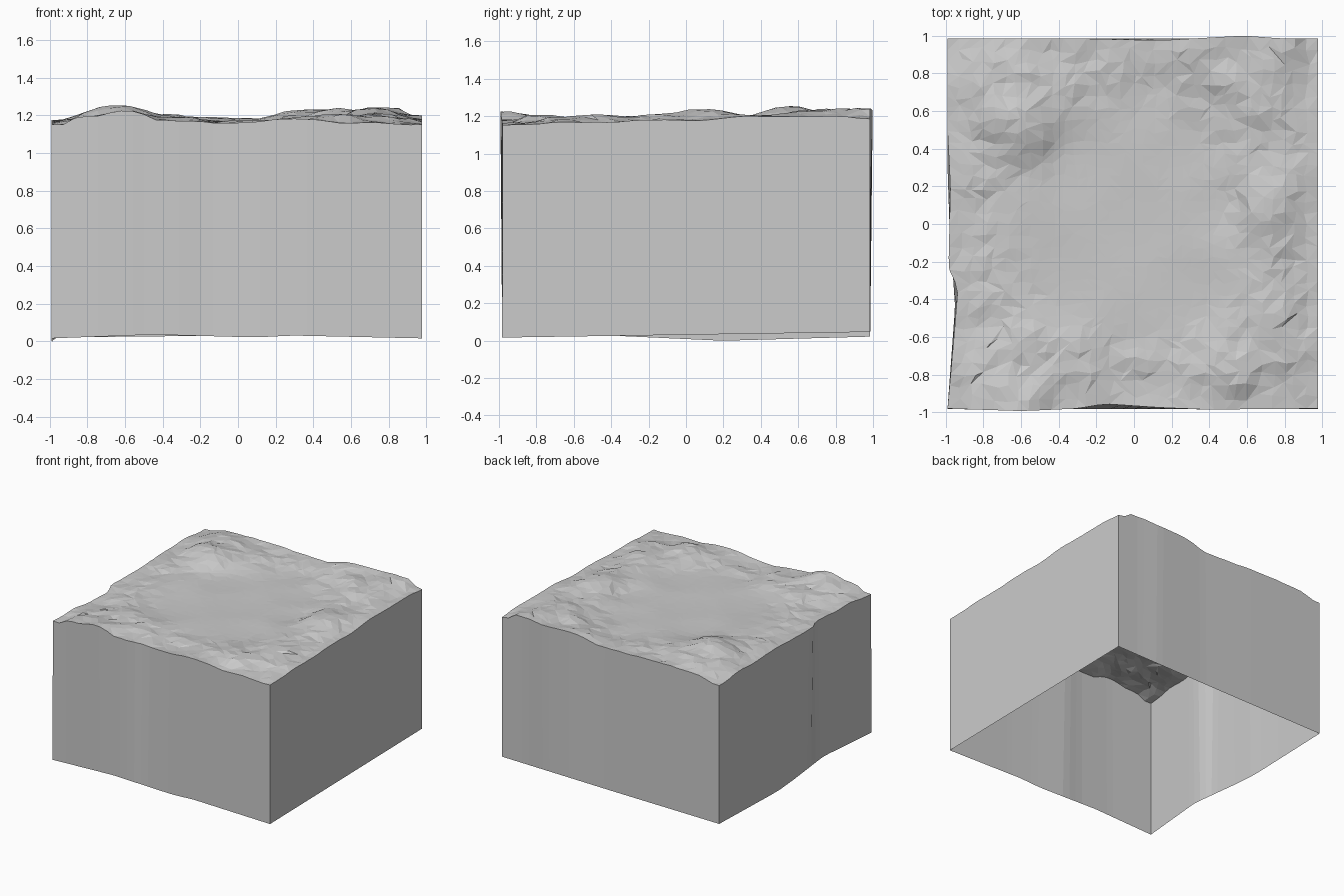
import bpy, bmesh, math, random
from mathutils import Vector, noise

if "Cube" in bpy.data.objects:
    bpy.data.objects.remove(bpy.data.objects["Cube"])

random.seed(4)
N = 32

# Sculpted ground heights: x, y, z control points
GROUND = [
    # front edge
    (-1, -1, 1.155), (-.8, -1, 1.2), (-.6, -1, 1.228), (-.38, -1, 1.175), (0, -1, 1.163),
    (.3, -1, 1.185), (.6, -1, 1.163), (1, -1, 1.155),
    # back edge
    (-1, 1, 1.155), (-.73, 1, 1.195), (-.4, 1, 1.2), (0, 1, 1.19), (.45, 1, 1.235),
    (.83, 1, 1.245), (1, 1, 1.19),
    # left and right edges
    (-1, .5, 1.17), (-1, 0, 1.165), (-1, -.5, 1.16), (1, -.5, 1.17), (1, 0, 1.18), (1, .6, 1.2),
    # rim hills
    (-.65, .55, 1.245), (-.7, .85, 1.225), (.7, .72, 1.235), (.72, .1, 1.24),
    (.75, .4, 1.21), (.5, -.82, 1.205), (.75, -.5, 1.21), (-.5, -.78, 1.2),
    # basin floor
    (0, 0, 1.165), (-.4, -.3, 1.165), (.3, -.4, 1.165), (.3, .4, 1.165),
    (-.3, .3, 1.165), (.1, .65, 1.168), (-.7, -.2, 1.172), (0, -.65, 1.168),
    (.45, .1, 1.166), (-.7, .15, 1.18),
]
LEFT_TOP = [(-1, -.99), (-.6, -.955), (-.35, -.935), (-.24, -.985), (.2, -.975), (.5, -.99), (1, -.99)]
LEFT_LOW = [(-1, -.99), (-.45, -.95), (0, -.98), (.3, -.99), (1, -.99)]
FRONT = [(-1, -.98), (-.6, -.993), (-.3, -.98), (-.15, -.955), (.15, -.975), (.4, -.985), (1, -.98)]
BACK = [(-1, .985), (-.3, .985), (.15, .975), (.6, 1.0), (.8, .985), (1, .985)]
FRONT_LOW_Z = [(-1, .02), (-.45, .04), (.1, .025), (.3, .035), (1, .02)]
LEFT_LOW_Z = [(-1, .02), (-.4, .03), (.2, .003), (1, .025)]
RIGHT_LOW_Z = [(-1, .02), (1, .05)]
BACK_LOW_Z = [(-1, .025), (0, .035), (1, .05)]


def curve(points, t):
    for (a, va), (b, vb) in zip(points, points[1:]):
        if t <= b:
            return va + (vb - va) * (t - a) / (b - a)
    return points[-1][1]


def height(x, y):
    total = weight = 0
    for px, py, pz in GROUND:
        w = 1 / ((x - px) ** 2 + (y - py) ** 2 + .002) ** 1.8
        total += w * pz
        weight += w
    rim = min(1, max(0, (math.hypot(x, y) - .55) / .25))
    inner = min(1, (1 - max(abs(x), abs(y))) * 8)
    rough = noise.noise(Vector((x * 6, y * 6, 1))) * .02 + random.uniform(-.006, .006)
    return total / weight + rim * (.3 + .7 * inner) * rough


def outline(u, v):
    left = curve(LEFT_TOP, v)
    front, back = curve(FRONT, u), curve(BACK, u)
    return left + (.978 - left) * (u + 1) / 2, front + (back - front) * (v + 1) / 2


bm = bmesh.new()

# Faceted basin surface with an uneven rim
grid, place = [], {}
for j in range(N + 1):
    row = []
    for i in range(N + 1):
        u, v = 2 * i / N - 1, 2 * j / N - 1
        if 0 < i < N and 0 < j < N:
            u += random.uniform(-.3, .3) * 2 / N
            v += random.uniform(-.3, .3) * 2 / N
        vert = bm.verts.new((*outline(u, v), height(u, v)))
        place[vert] = (u, v)
        row.append(vert)
    grid.append(row)
for j in range(N):
    for i in range(N):
        a, b, c, d = grid[j][i], grid[j][i + 1], grid[j + 1][i + 1], grid[j + 1][i]
        if random.random() < .5:
            bm.faces.new((a, b, c))
            bm.faces.new((a, c, d))
        else:
            bm.faces.new((a, b, d))
            bm.faces.new((b, c, d))

# Skirt walls down to a wavy open bottom
ring = (grid[0][:-1] + [r[-1] for r in grid[:-1]]
        + grid[-1][:0:-1] + [r[0] for r in grid[:0:-1]])
low = []
for vert in ring:
    u, v = place[vert]
    x, y = vert.co.x, vert.co.y
    if v == -1:
        y, z = -.983, curve(FRONT_LOW_Z, u)
    elif v == 1:
        y, z = .985, curve(BACK_LOW_Z, u)
    elif u == 1:
        z = curve(RIGHT_LOW_Z, v)
    else:
        x, z = curve(LEFT_LOW, v), curve(LEFT_LOW_Z, v)
    low.append(bm.verts.new((x, y, z)))
for k in range(len(ring)):
    n = (k + 1) % len(ring)
    bm.faces.new((ring[n], ring[k], low[k], low[n]))

# Stand the block on the ground
lowest = min(v.co.z for v in bm.verts)
for v in bm.verts:
    v.co.z -= lowest
bm.normal_update()
mesh = bpy.data.meshes.new("terrain_block")
bm.to_mesh(mesh)
bm.free()
bpy.context.collection.objects.link(bpy.data.objects.new("terrain_block", mesh))
